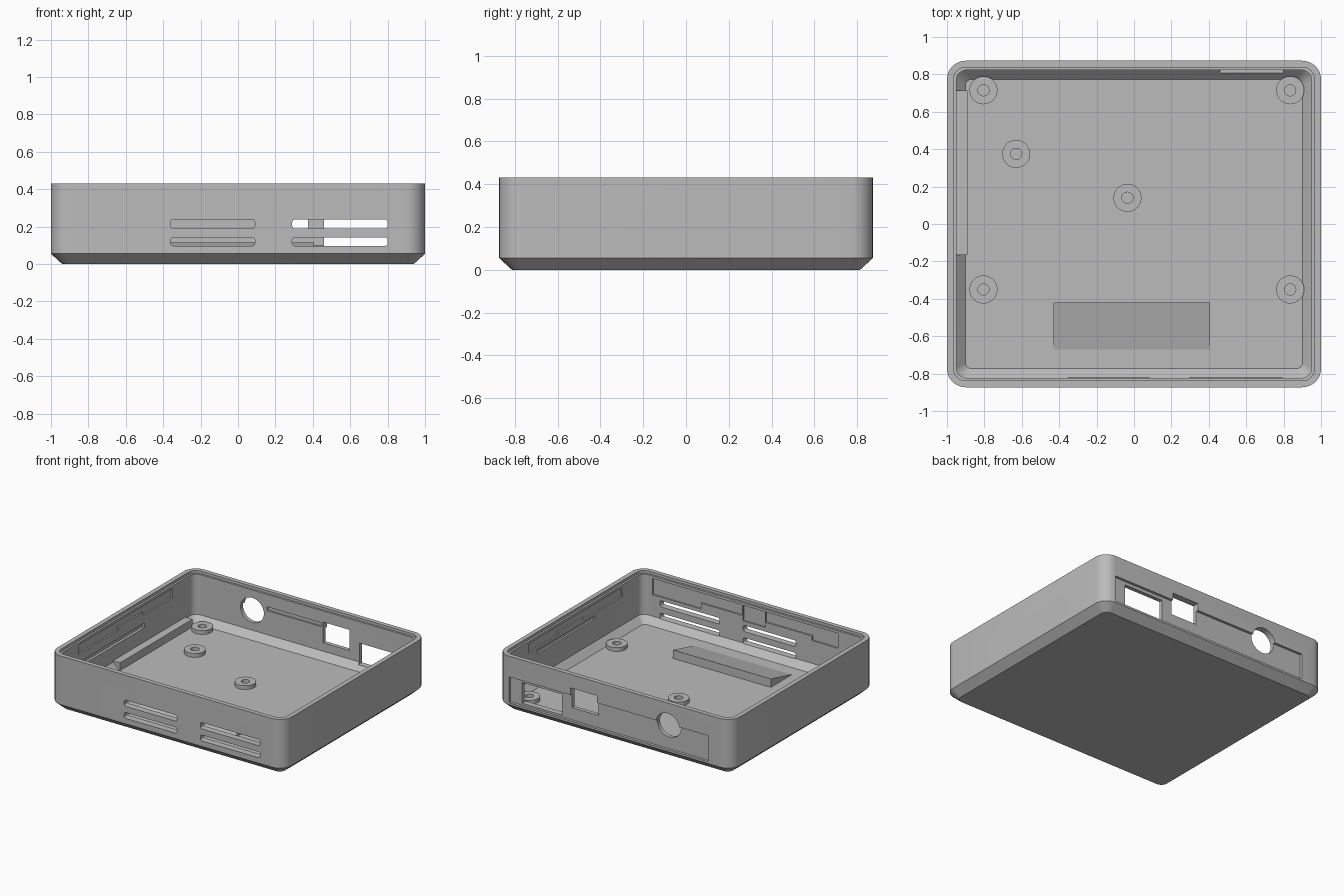
import bpy, bmesh, math
from mathutils import Matrix, Vector

cube = bpy.data.objects.get("Cube")
if cube:
    bpy.data.objects.remove(cube, do_unlink=True)

grey = bpy.data.materials.new("plain grey")
grey.use_nodes = True
colour = (0.5, 0.5, 0.5, 1)
grey.diffuse_color = colour
grey.node_tree.nodes["Principled BSDF"].inputs["Base Color"].default_value = colour

HX, HY, H = 1.0, 0.873, 0.43     # outer half sizes and height
WALL, FLOOR = 0.05, 0.05
IX, IY = HX - WALL, HY - WALL    # inner wall faces


def make(name, bm):
    bmesh.ops.recalc_face_normals(bm, faces=bm.faces)
    mesh = bpy.data.meshes.new(name)
    bm.to_mesh(mesh)
    bm.free()
    mesh.materials.append(grey)
    obj = bpy.data.objects.new(name, mesh)
    bpy.context.scene.collection.objects.link(obj)
    return obj


def loft(name, rings, closed=False):
    """Skin equal-length rings; cap the ends or join last ring to first."""
    bm = bmesh.new()
    loops = [[bm.verts.new(p) for p in ring] for ring in rings]
    pairs = list(zip(loops, loops[1:]))
    if closed:
        pairs.append((loops[-1], loops[0]))
    else:
        bm.faces.new(loops[0])
        bm.faces.new(loops[-1])
    n = len(loops[0])
    for a, b in pairs:
        for i in range(n):
            j = (i + 1) % n
            bm.faces.new((a[i], a[j], b[j], b[i]))
    return make(name, bm)


def rounded_ring(inset, z, radius, steps=8):
    pts = []
    for k, (sx, sy) in enumerate([(1, 1), (-1, 1), (-1, -1), (1, -1)]):
        cx, cy = sx * (HX - inset - radius), sy * (HY - inset - radius)
        for i in range(steps + 1):
            a = (k + i / steps) * math.pi / 2
            pts.append((cx + radius * math.cos(a), cy + radius * math.sin(a), z))
    return pts


def circle_ring(x, y, z, radius, n=32):
    return [(x + radius * math.cos(i * math.tau / n),
             y + radius * math.sin(i * math.tau / n), z) for i in range(n)]


def box(name, x0, x1, y0, y1, z0, z1, round_y=0):
    """Box between limits, optionally rounding the edges that run along y."""
    bm = bmesh.new()
    size = Matrix.Diagonal((x1 - x0, y1 - y0, z1 - z0, 1))
    mid = Matrix.Translation(((x0 + x1) / 2, (y0 + y1) / 2, (z0 + z1) / 2))
    bmesh.ops.create_cube(bm, size=1, matrix=mid @ size)
    if round_y:
        edges = [e for e in bm.edges
                 if abs(e.verts[0].co.y - e.verts[1].co.y) > 1e-4]
        bmesh.ops.bevel(bm, geom=edges, offset=round_y, segments=3,
                        profile=0.5, affect='EDGES')
    return make(name, bm)


def tube(name, centre, axis, rx, rz, length=0.2):
    """Elliptical cylinder lying along x or y."""
    bm = bmesh.new()
    bmesh.ops.create_cone(bm, cap_ends=True, segments=40, radius1=1, radius2=1,
                          depth=length)
    turn = (Matrix.Rotation(math.pi / 2, 4, 'X') if axis == 'y'
            else Matrix.Rotation(math.pi / 2, 4, 'Z') @ Matrix.Rotation(math.pi / 2, 4, 'X'))
    scale = Matrix.Diagonal((rx, rz, 1, 1))
    bm.transform(Matrix.Translation(Vector(centre)) @ turn @ scale)
    return make(name, bm)


def cut(target, cutter):
    cutter.hide_render = True
    mod = target.modifiers.new("cut", 'BOOLEAN')
    mod.operation, mod.solver, mod.object = 'DIFFERENCE', 'EXACT', cutter
    with bpy.context.temp_override(object=target, active_object=target):
        bpy.ops.object.modifier_apply(modifier=mod.name)
    bpy.data.objects.remove(cutter, do_unlink=True)


# Tray shell: chamfered base, rim step and chamfered inner floor edge
tray = loft("tray_shell", [
    rounded_ring(0.06, 0, 0.05), rounded_ring(0, 0.055, 0.1),
    rounded_ring(0, H, 0.1), rounded_ring(0.035, H, 0.065),
    rounded_ring(0.035, H - 0.02, 0.065), rounded_ring(WALL, H - 0.02, 0.055),
    rounded_ring(WALL, 0.1, 0.055), rounded_ring(0.1, FLOOR, 0.03)])

# Front vent slots
for x0, x1 in [(-0.36, 0.09), (0.29, 0.8)]:
    for z0, z1 in [(0.097, 0.142), (0.19, 0.238)]:
        cut(tray, box("slot", x0, x1, -1, -0.76, z0, z1, 0.014))

# Round side holes
for y in (-0.17, 0.093, 0.355):
    cut(tray, tube("side_hole", (0.97, y, 0.165), 'x', 0.1, 0.092))

# Back face: shallow recess, two ports and a round opening
cut(tray, box("recess", -0.8, 0.9, HY - 0.02, 1, 0.07, 0.27))
cut(tray, box("wide_port", 0.46, 0.8, 0.7, 1, 0.085, 0.245))
cut(tray, box("square_port", 0.15, 0.375, 0.7, 1, 0.165, 0.325))
cut(tray, tube("round_port", (-0.455, 0.85, 0.255), 'y', 0.1, 0.095))

# Stepped shallow panels inside the front and side walls
for x0, x1, z0 in [(0.45, 0.86, 0.265), (0.1, 0.451, 0.31), (-0.1, 0.09, 0.27),
                   (-0.5, -0.101, 0.31), (-0.72, -0.499, 0.275)]:
    cut(tray, box("front_panel", x0, x1, -IY - 0.012, -0.79, z0, 0.39))
for side in (-1, 1):
    for y0, y1, z0 in [(-0.58, -0.1, 0.32), (-0.101, 0.2, 0.345), (0.199, 0.56, 0.32)]:
        xs = sorted((side * 0.92, side * (IX + 0.012)))
        cut(tray, box("side_panel", *xs, y0, y1, z0, 0.39))

# Long narrow grooves inside the side and back walls
cut(tray, box("right_groove", -IX - 0.02, -0.92, -0.72, 0.22, 0.22, 0.255))
cut(tray, box("left_groove", 0.92, IX + 0.015, -0.25, 0.45, 0.275, 0.3))
cut(tray, box("back_groove", -0.33, 0.13, 0.79, IY + 0.012, 0.285, 0.315))

# Board standoffs
for i, (x, y) in enumerate([(-0.805, 0.715), (0.835, 0.715), (-0.63, 0.375),
                            (-0.035, 0.14), (-0.805, -0.35), (0.835, -0.35)]):
    loft(f"standoff_{i + 1}", [
        circle_ring(x, y, FLOOR - 0.005, 0.075), circle_ring(x, y, 0.08, 0.075),
        circle_ring(x, y, 0.08, 0.03), circle_ring(x, y, FLOOR - 0.005, 0.03)],
        closed=True)

# Support rib and sloped support wedge
box("support_rib", -IX - 0.01, -0.89, -0.165, 0.715, FLOOR - 0.01, 0.11)
profile = [(-0.67, 0.04), (-0.42, 0.04), (-0.42, 0.115), (-0.67, FLOOR + 0.003)]
loft("support_wedge", [[(x, y, z) for y, z in profile] for x in (-0.43, 0.405)])

# Smooth the rounded surfaces, keep hard edges
for obj in bpy.context.scene.objects:
    obj.select_set(obj.type == 'MESH')
bpy.context.view_layer.objects.active = tray
bpy.ops.object.shade_smooth_by_angle(angle=math.radians(30))
